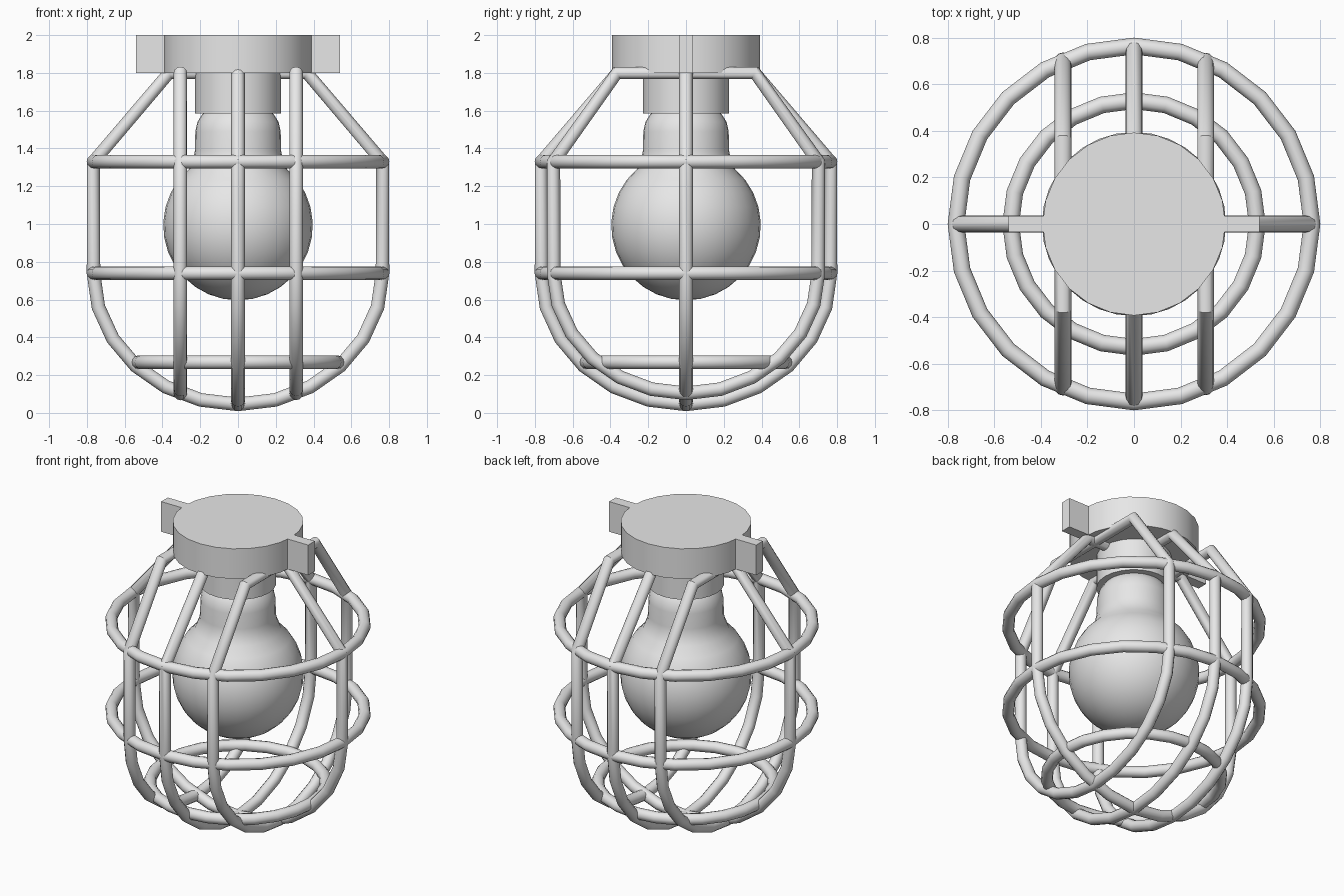
import bpy, math

cube = bpy.data.objects.get("Cube")
if cube:
    bpy.data.objects.remove(cube)

grey = bpy.data.materials.new("plain_grey")
grey.use_nodes = True
colour = (0.8, 0.8, 0.8, 1)
grey.diffuse_color = colour
grey.node_tree.nodes["Principled BSDF"].inputs["Base Color"].default_value = colour

TUBE = 0.036
CAGE_R = 0.765      # widest cage radius, to the wire centre
SHOULDER = 1.33     # where the bars bend inward
BELLY = 0.74        # where the round bottom begins
TOP = 1.8


def finish(name, smooth=True):
    obj = bpy.context.object
    obj.name = name
    obj.data.materials.clear()
    obj.data.materials.append(grey)
    if smooth:
        bpy.ops.object.shade_smooth_by_angle(angle=math.radians(35))
    return obj


def wire(name, points):
    """Closed round wire through the points."""
    curve = bpy.data.curves.new(name, "CURVE")
    curve.dimensions = "3D"
    curve.bevel_depth = TUBE
    curve.bevel_resolution = 4
    spline = curve.splines.new("POLY")
    spline.points.add(len(points) - 1)
    for p, co in zip(spline.points, points):
        p.co = (*co, 1)
    spline.use_cyclic_u = True
    obj = bpy.data.objects.new(name, curve)
    bpy.context.collection.objects.link(obj)
    bpy.ops.object.select_all(action="DESELECT")
    obj.select_set(True)
    bpy.context.view_layer.objects.active = obj
    bpy.ops.object.convert(target="MESH")
    finish(name)


def ring(name, radius, z, sides=24):
    angles = [2 * math.pi * i / sides for i in range(sides)]
    wire(name, [(radius * math.cos(a), radius * math.sin(a), z) for a in angles])


def hoop(name, offset, along_x=False, steps=12):
    """Upright loop: flat top, sloped shoulders, straight sides, round bottom."""
    shrink = math.sqrt(1 - (offset / CAGE_R) ** 2)
    half, depth = CAGE_R * shrink, 0.695 * shrink
    path = [(-0.365, TOP), (-half, SHOULDER)]
    for i in range(steps + 1):
        a = math.pi * i / steps
        path.append((-half * math.cos(a), BELLY - depth * math.sin(a)))
    path += [(half, SHOULDER), (0.365, TOP)]
    wire(name, [(u, offset, z) if along_x else (offset, u, z) for u, z in path])


def cylinder(name, radius, low, high):
    bpy.ops.mesh.primitive_cylinder_add(vertices=24, radius=radius, depth=high - low,
                                        location=(0, 0, (low + high) / 2))
    finish(name)


# Cage
ring("upper_ring", CAGE_R, SHOULDER)
ring("middle_ring", CAGE_R, BELLY)
ring("lower_ring", 0.53, 0.268)
hoop("centre_hoop", 0)
hoop("right_hoop", -0.305)
hoop("left_hoop", 0.308)
hoop("cross_hoop", 0, along_x=True)

# Mounting cap, socket and side tabs
cylinder("mounting_cap", 0.393, 1.8, 2.0)
cylinder("socket", 0.228, 1.585, 1.81)
for side, x in (("left", 0.45), ("right", -0.45)):
    bpy.ops.mesh.primitive_cube_add(size=1, location=(x, 0, 1.9))
    bpy.context.object.scale = (0.18, 0.07, 0.2)
    bpy.ops.object.transform_apply(scale=True, location=False, rotation=False)
    finish(side + "_tab", smooth=False)

# Bulb: lathed half profile, ball first and then neck
ball_r, ball_z = 0.396, 0.992
profile = []
for i in range(13):
    a = math.radians(-90 + i * 11.6)
    profile.append((ball_r * math.cos(a), ball_z + ball_r * math.sin(a)))
profile[0] = (0, ball_z - ball_r)
profile += [(0.235, 1.35), (0.228, 1.39), (0.226, 1.49), (0.215, 1.54),
            (0.19, 1.58), (0.17, 1.6)]
mesh = bpy.data.meshes.new("bulb")
mesh.from_pydata([(r, 0, z) for r, z in profile],
                 [(i, i + 1) for i in range(len(profile) - 1)], [])
bulb = bpy.data.objects.new("bulb", mesh)
bpy.context.collection.objects.link(bulb)
screw = bulb.modifiers.new("lathe", "SCREW")
screw.steps = screw.render_steps = 32
screw.use_merge_vertices = True
screw.use_normal_calculate = True
bpy.ops.object.select_all(action="DESELECT")
bulb.select_set(True)
bpy.context.view_layer.objects.active = bulb
bpy.ops.object.convert(target="MESH")
finish("bulb")
